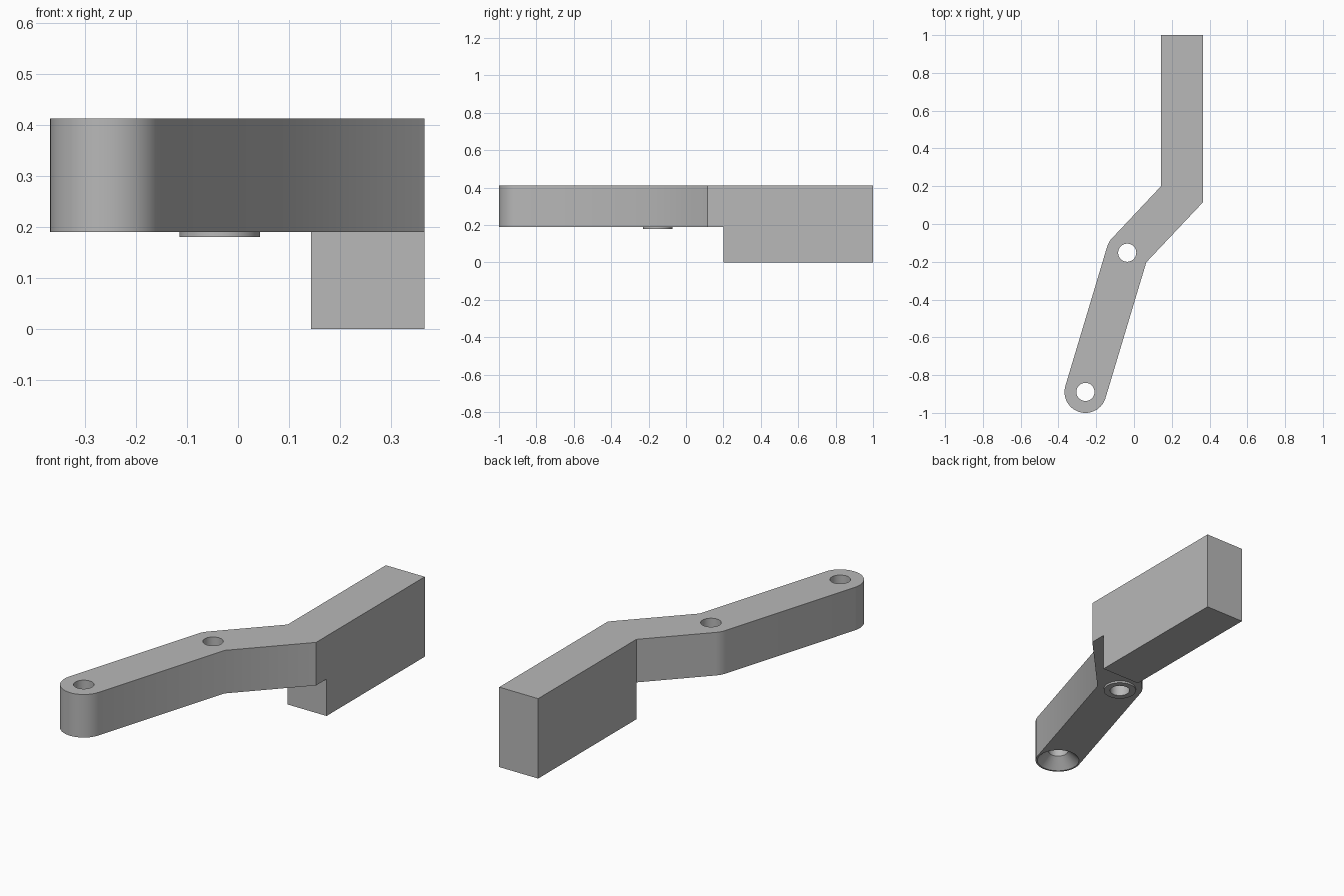
import bpy, bmesh, math
from mathutils import Vector

cube = bpy.data.objects.get("Cube")
if cube:
    bpy.data.objects.remove(cube, do_unlink=True)

grey = bpy.data.materials.new("plain grey")
grey.use_nodes = True
colour = (0.48, 0.48, 0.48, 1)
grey.diffuse_color = colour
grey.node_tree.nodes["Principled BSDF"].inputs["Base Color"].default_value = colour

UNDER, TOP = 0.19, 0.412          # underside and top of the lever arm
WIDTH = 0.222
R = WIDTH / 2
TIP = Vector((-0.257, -0.889))    # hole at the rounded end
PIVOT = Vector((-0.036, -0.152))  # hole at the bend
BORE = 0.048


def add_object(name, bm):
    mesh = bpy.data.meshes.new(name)
    bm.to_mesh(mesh)
    bm.free()
    mesh.materials.append(grey)
    obj = bpy.data.objects.new(name, mesh)
    bpy.context.collection.objects.link(obj)
    return obj


def cone(name, centre, z0, z1, r0, r1):
    bm = bmesh.new()
    bmesh.ops.create_cone(bm, cap_ends=True, segments=64, radius1=r0, radius2=r1, depth=z1 - z0)
    bmesh.ops.translate(bm, verts=bm.verts, vec=(centre.x, centre.y, (z0 + z1) / 2))
    obj = add_object(name, bm)
    obj.hide_render = True
    return obj


def arc(centre, start, end, steps):
    return [centre + R * Vector((math.cos(a), math.sin(a)))
            for a in (start + (end - start) * i / steps for i in range(steps + 1))]


# Plan outline: rounded tip, rounded outer bend, straight handle
heading = math.atan2(*(PIVOT - TIP).yx)
left = heading + math.pi / 2
outline = arc(TIP, left, left + math.pi, 32)
outline += [Vector(p) for p in ((0.065, -0.203), (0.365, 0.115), (0.365, 0.2),
                                (0.365, 1), (0.143, 1), (0.143, 0.2))]
outline += arc(PIVOT, math.radians(136), left, 8)

bm = bmesh.new()
verts = [bm.verts.new((p.x, p.y, UNDER)) for p in outline]
floor = bm.faces.new(verts)
top = bmesh.ops.extrude_face_region(bm, geom=[floor], use_keep_orig=True)["geom"]
bmesh.ops.translate(bm, verts=[g for g in top if isinstance(g, bmesh.types.BMVert)],
                    vec=(0, 0, TOP - UNDER))

# Deep handle block: part of the underside pulled down to the ground
step = [v for v in verts if abs(v.co.y - 0.2) < 0.001 and v.co.x > 0.1]
bmesh.ops.connect_verts(bm, verts=step)
pad = next(f for f in bm.faces if all(v.co.z < UNDER + 0.01 for v in f.verts)
           and f.calc_center_median().y > 0.5)
low = bmesh.ops.extrude_face_region(bm, geom=[pad])["geom"]
bmesh.ops.translate(bm, verts=[g for g in low if isinstance(g, bmesh.types.BMVert)],
                    vec=(0, 0, -UNDER))
if pad.is_valid:
    bmesh.ops.delete(bm, geom=[pad], context='FACES_ONLY')
# Merge the coplanar handle walls
bmesh.ops.dissolve_limit(bm, angle_limit=0.01, verts=bm.verts, edges=bm.edges)
bmesh.ops.recalc_face_normals(bm, faces=bm.faces)
lever = add_object("lever", bm)

# Pivot boss, two bores and the countersink under the tip
tools = [
    (cone("pivot_boss", PIVOT, 0.18, 0.3, 0.079, 0.079), 'UNION'),
    (cone("pivot_bore", PIVOT, 0.1, 0.5, BORE, BORE), 'DIFFERENCE'),
    (cone("tip_bore", TIP, 0.1, 0.5, BORE, BORE), 'DIFFERENCE'),
    (cone("tip_countersink", TIP, 0.18, 0.25, 0.113, 0.04), 'DIFFERENCE'),
]
bpy.ops.object.select_all(action='DESELECT')
lever.select_set(True)
bpy.context.view_layer.objects.active = lever
for tool, operation in tools:
    mod = lever.modifiers.new(tool.name, 'BOOLEAN')
    mod.operation = operation
    mod.solver = 'EXACT'
    mod.object = tool
    bpy.ops.object.modifier_apply(modifier=mod.name)
    bpy.data.objects.remove(tool, do_unlink=True)

bpy.ops.object.shade_smooth_by_angle(angle=math.radians(30))
